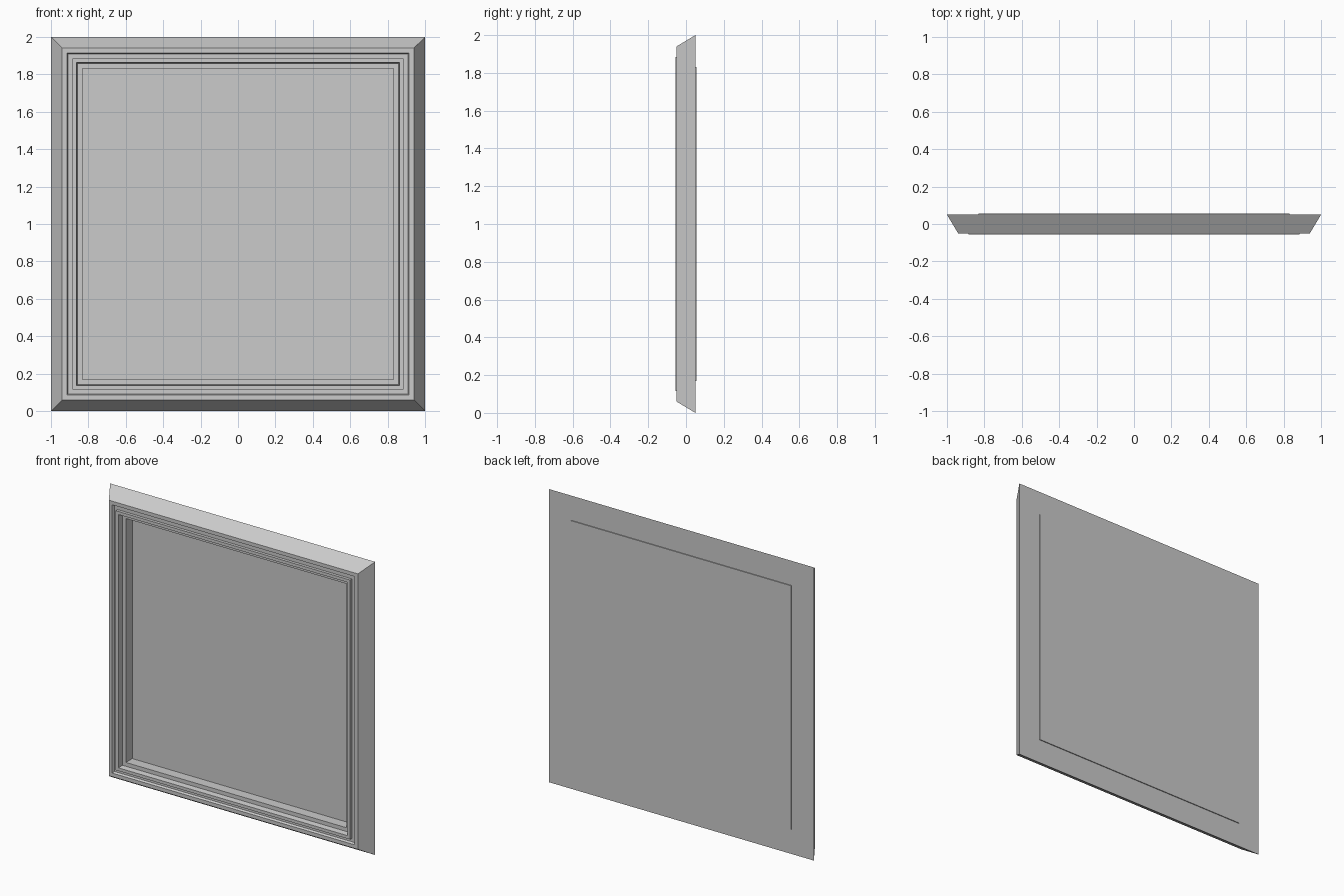
import bpy
import bmesh

cube = bpy.data.objects.get("Cube")
if cube:
    bpy.data.objects.remove(cube, do_unlink=True)

grey = bpy.data.materials.new("plain grey")
grey.use_nodes = True
colour = (0.6, 0.6, 0.6, 1)
grey.diffuse_color = colour
grey.node_tree.nodes["Principled BSDF"].inputs["Base Color"].default_value = colour


def finish(name, bm):
    bmesh.ops.recalc_face_normals(bm, faces=bm.faces)
    mesh = bpy.data.meshes.new(name)
    bm.to_mesh(mesh)
    bm.free()
    mesh.materials.append(grey)
    obj = bpy.data.objects.new(name, mesh)
    bpy.context.collection.objects.link(obj)
    return obj


def square_ring(name, profile):
    """Sweep a closed (half width, depth) profile round a mitred square."""
    bm = bmesh.new()
    corners = [[bm.verts.new((sx * h, y, 1 + sz * h)) for h, y in profile]
               for sx, sz in ((-1, -1), (1, -1), (1, 1), (-1, 1))]
    n = len(profile)
    for c in range(4):
        a, b = corners[c], corners[(c + 1) % 4]
        for i in range(n):
            j = (i + 1) % n
            bm.faces.new((a[i], a[j], b[j], b[i]))
    return finish(name, bm)


# Moulded frame: splayed outer edge, flat lip, groove, raised bead, rebate
square_ring("frame_moulding", [
    (1.0, 0.05), (0.94, -0.05), (0.915, -0.05), (0.908, -0.035),
    (0.885, -0.035), (0.885, -0.055), (0.864, -0.055), (0.858, -0.02),
    (0.832, -0.02), (0.832, 0.05)])

# Thin backing panel, standing slightly proud of the back
bm = bmesh.new()
bmesh.ops.create_cube(bm, size=1)
for v in bm.verts:
    v.co = (v.co.x * 1.664, 0.0525 + v.co.y * 0.007, 1 + v.co.z * 1.664)
finish("backing_panel", bm)
